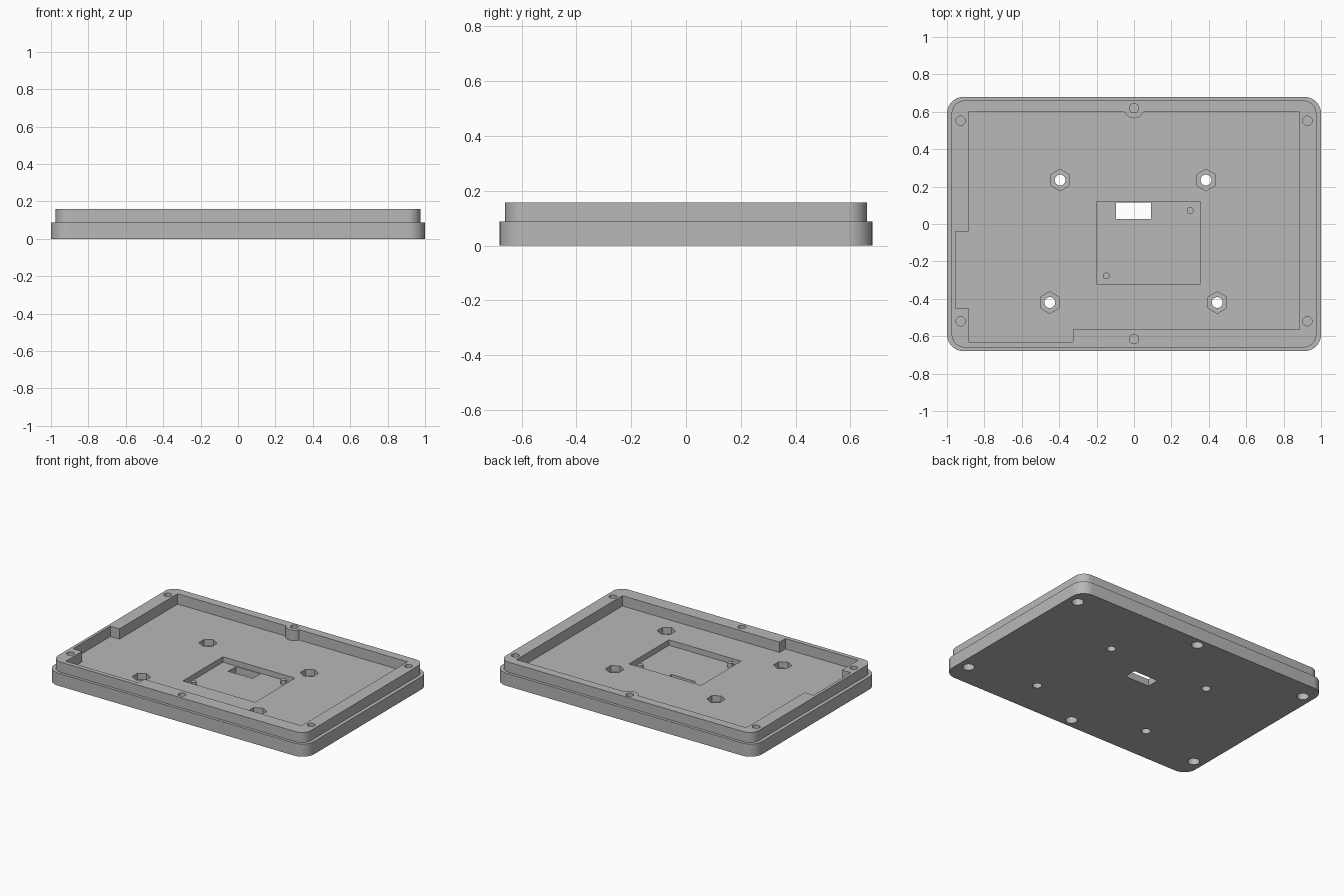
import bpy
import bmesh
from math import cos, sin, pi, asin

if "Cube" in bpy.data.objects:
    bpy.data.objects.remove(bpy.data.objects["Cube"], do_unlink=True)

grey = bpy.data.materials.new("grey plastic")
grey.use_nodes = True
colour = (0.48, 0.48, 0.48, 1)
grey.diffuse_color = colour
grey.node_tree.nodes["Principled BSDF"].inputs["Base Color"].default_value = colour

BASE_TOP, LIP_TOP, FLOOR, RECESS = 0.088, 0.158, 0.086, 0.048


def prism(name, outline, z0, z1):
    """Extrude a counter-clockwise outline from z0 to z1."""
    bm = bmesh.new()
    face = bm.faces.new([bm.verts.new((x, y, z0)) for x, y in outline])
    top = bmesh.ops.extrude_face_region(bm, geom=[face])["geom"]
    verts = [v for v in top if isinstance(v, bmesh.types.BMVert)]
    bmesh.ops.translate(bm, verts=verts, vec=(0, 0, z1 - z0))
    bmesh.ops.recalc_face_normals(bm, faces=bm.faces)
    mesh = bpy.data.meshes.new(name)
    bm.to_mesh(mesh)
    bm.free()
    mesh.materials.append(grey)
    obj = bpy.data.objects.new(name, mesh)
    bpy.context.collection.objects.link(obj)
    return obj


def arc(x, y, r, start, end, n):
    return [(x + r * cos(start + (end - start) * i / n),
             y + r * sin(start + (end - start) * i / n)) for i in range(n + 1)]


def circle(x, y, r, n=32):
    return arc(x, y, r, pi / 2, pi * 5 / 2, n)[:-1]


def box(x0, x1, y0, y1):
    return [(x0, y0), (x1, y0), (x1, y1), (x0, y1)]


def rounded(hx, hy, r):
    points = []
    for k, (sx, sy) in enumerate([(1, 1), (-1, 1), (-1, -1), (1, -1)]):
        points += arc(sx * (hx - r), sy * (hy - r), r, k * pi / 2, (k + 1) * pi / 2, 10)
    return points


def select_only(obj):
    bpy.ops.object.select_all(action='DESELECT')
    obj.select_set(True)
    bpy.context.view_layer.objects.active = obj


def combine(target, other, operation):
    mod = target.modifiers.new("shape", 'BOOLEAN')
    mod.operation, mod.solver, mod.object = operation, 'EXACT', other
    select_only(target)
    bpy.ops.object.modifier_apply(modifier=mod.name)
    bpy.data.objects.remove(other, do_unlink=True)


def cut(outline, z0, z1):
    combine(tray, prism("cutter", outline, z0, z1), 'DIFFERENCE')


# Base plate with a stepped-in lip
tray = prism("case_tray", rounded(1, 0.68, 0.09), 0, BASE_TOP)
combine(tray, prism("lip", rounded(0.975, 0.66, 0.07), 0.04, LIP_TOP), 'UNION')

# Main pocket with side notch, corner step and a round screw boss
boss_y, boss_r, back = 0.62, 0.055, 0.6
half = asin((boss_y - back) / boss_r)
pocket = [(-0.885, -0.63), (-0.325, -0.63), (-0.325, -0.565), (0.885, -0.565), (0.885, back)]
pocket += arc(0, boss_y, boss_r, -half, half - pi, 16)
pocket += [(-0.885, back), (-0.885, -0.04), (-0.955, -0.04), (-0.955, -0.45), (-0.885, -0.45)]
cut(pocket, FLOOR, 0.3)

# Sunken board bay and through slot
cut(box(-0.2, 0.355, -0.32, 0.12), RECESS, 0.12)
cut(box(-0.095, 0.092, 0.028, 0.115), -0.1, 0.1)

# Hexagonal nut traps with through holes
for x, y in [(-0.395, 0.235), (0.385, 0.235), (-0.45, -0.42), (0.445, -0.42)]:
    cut(circle(x, y, 0.058, 6), 0.042, 0.12)
    cut(circle(x, y, 0.029), -0.1, 0.1)

# Lip screw holes: narrow above, wide head recess below, thin web between
for x, y in [(0, 0.62), (0, -0.615)] + [(s * 0.927, y) for s in (-1, 1) for y in (0.552, -0.52)]:
    cut(circle(x, y, 0.025), 0.08, 0.3)
    cut(circle(x, y, 0.038), -0.1, 0.07)

select_only(tray)
bpy.ops.object.shade_smooth_by_angle(angle=pi / 6)

# Locating pegs in the board bay
for name, x, y in [("back_peg", 0.3, 0.073), ("front_peg", -0.148, -0.277)]:
    peg = prism(name, circle(x, y, 0.018, 24), RECESS - 0.01, FLOOR - 0.006)
    select_only(peg)
    bpy.ops.object.shade_smooth_by_angle(angle=pi / 6)
